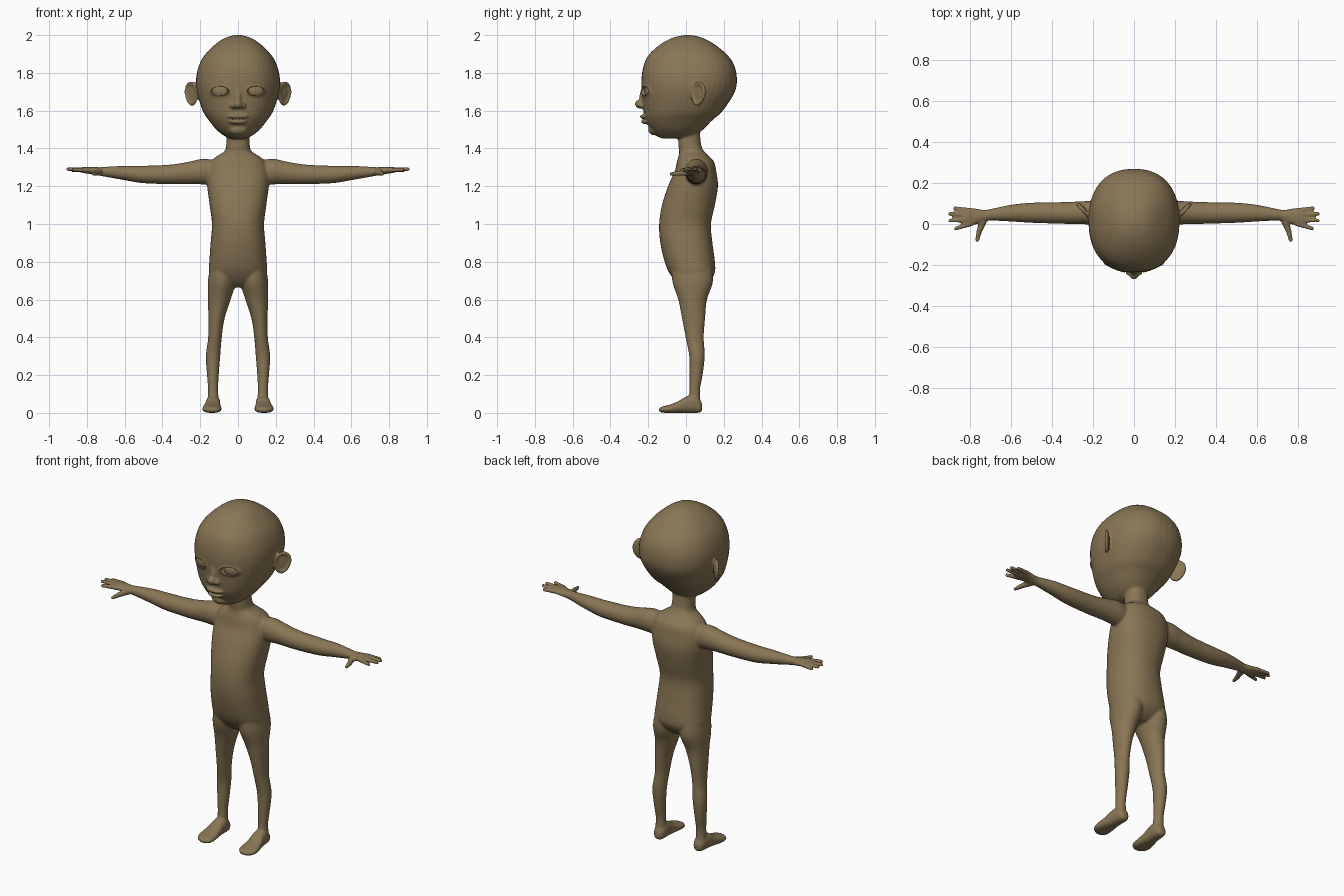
import bpy, bmesh, math
from mathutils import Matrix, Vector, Euler

mat = bpy.data.materials.new("brown")
mat.diffuse_color = (0.25, 0.18, 0.09, 1)


def finish(bm, name):
    bmesh.ops.recalc_face_normals(bm, faces=bm.faces)
    me = bpy.data.meshes.new(name)
    bm.to_mesh(me)
    bm.free()
    me.shade_smooth()
    me.materials.append(mat)
    ob = bpy.data.objects.new(name, me)
    bpy.context.collection.objects.link(ob)
    return ob


def blob(bm, loc, semi, rot=(0, 0, 0), seg=32):
    m = Matrix.LocRotScale(Vector(loc), Euler(rot), Vector(semi))
    bmesh.ops.create_uvsphere(bm, u_segments=seg, v_segments=seg // 2, radius=1, matrix=m)


def chain(bm, p, q, r0, r1, n=10):
    p, q = Vector(p), Vector(q)
    for i in range(n):
        t = i / (n - 1)
        r = r0 + (r1 - r0) * t
        blob(bm, p.lerp(q, t), (r, r, r), seg=12)


def spline(keys, sub=5):
    out = []
    for i in range(len(keys) - 1):
        k = [keys[max(0, min(len(keys) - 1, i + d))] for d in (-1, 0, 1, 2)]
        for j in range(sub):
            t = j / sub
            out.append([0.5 * (2 * b + (c - a) * t + (2 * a - 5 * b + 4 * c - d) * t * t
                               + (3 * b - a - 3 * c + d) * t ** 3) for a, b, c, d in zip(*k)])
    return out + [list(keys[-1])]


def loft(bm, axis, keys, e=2.0, s=1, n=40):
    """keys: (position on axis, centre u, centre v, half u, half v)"""
    rings = []
    for t, u, v, a, b in spline(keys):
        ring = []
        for i in range(n):
            w = 2 * math.pi * i / n
            c, d = math.cos(w), math.sin(w)
            p = u + a * math.copysign(abs(c) ** (2 / e), c)
            q = v + b * math.copysign(abs(d) ** (2 / e), d)
            x, y, z = {'x': (t, p, q), 'y': (p, t, q), 'z': (p, q, t)}[axis]
            ring.append(bm.verts.new((x * s, y, z)))
        rings.append(ring)
    for r0, r1 in zip(rings, rings[1:]):
        for i in range(n):
            bm.faces.new((r0[i], r0[(i + 1) % n], r1[(i + 1) % n], r1[i]))
    bm.faces.new(rings[0])
    bm.faces.new(rings[-1])


bm = bmesh.new()
# head
loft(bm, 'z', [(1.452, 0, -.07, .03, .05), (1.465, 0, -.055, .07, .10), (1.5, 0, -.048, .115, .138),
               (1.55, 0, -.037, .155, .177), (1.6, 0, -.015, .187, .21), (1.7, 0, .012, .218, .247),
               (1.78, 0, .017, .221, .252), (1.85, 0, .015, .202, .236), (1.9, 0, .01, .172, .203),
               (1.95, 0, .008, .122, .145), (1.982, 0, .008, .075, .088), (1.996, 0, .01, .035, .04),
               (2.001, 0, .01, .006, .007)], e=2.3)
# neck and torso
loft(bm, 'z', [(1.52, 0, .015, .06, .055), (1.42, 0, .02, .062, .06), (1.385, 0, .03, .072, .066),
               (1.36, 0, .04, .11, .08), (1.33, 0, .05, .145, .098), (1.28, 0, .05, .163, .11),
               (1.2, 0, .037, .163, .132), (1.1, 0, .013, .15, .14), (1.0, 0, -.005, .138, .137),
               (.9, 0, .002, .145, .138), (.8, 0, .02, .152, .133), (.74, 0, .032, .153, .12),
               (.69, 0, .035, .12, .085), (.665, 0, .035, .05, .05)], e=2.3)
# nose and lips
blob(bm, (0, -.243, 1.635), (.024, .028, .024))
blob(bm, (0, -.225, 1.675), (.018, .022, .05), (-.12, 0, 0))
blob(bm, (0, -.218, 1.569), (.055, .028, .011))
blob(bm, (0, -.212, 1.541), (.045, .028, .012))
blob(bm, (0, -.17, 1.5), (.05, .03, .03))
for s in (1, -1):
    blob(bm, (s * .026, -.232, 1.627), (.016, .02, .015))
    # eyelids
    blob(bm, (s * .093, -.206, 1.704), (.063, .021, .036), (0, 0, s * .42))
    # ears: thin disc with a raised rim
    er = Euler((-.15, 0, -s * .72))
    c = Vector((s * .242, .068, 1.69))
    blob(bm, c, (.009, .042, .055), er)
    for i in range(28):
        w = 2 * math.pi * i / 28
        p = Vector((s * .006, .040 * math.cos(w), .056 * math.sin(w)))
        p.y *= 1 + .15 * math.sin(w)
        p.rotate(er)
        blob(bm, c + p, (.010, .010, .010), seg=12)
    # arm and palm
    loft(bm, 'x', [(.06, .055, 1.265, .05, .065), (.18, .055, 1.277, .06, .068), (.25, .055, 1.272, .056, .06),
                   (.35, .054, 1.263, .053, .052), (.5, .055, 1.262, .049, .046), (.6, .053, 1.27, .041, .038),
                   (.68, .047, 1.275, .031, .029), (.73, .042, 1.278, .027, .023), (.78, .036, 1.283, .041, .019),
                   (.82, .033, 1.286, .045, .016), (.84, .033, 1.286, .03, .01)], s=s)
    # fingers and thumb
    for y0, tx, ty, tz in ((.066, .875, .077, 1.283), (.044, .9, .05, 1.29),
                           (.021, .9, .016, 1.291), (.0, .872, -.022, 1.287)):
        chain(bm, (s * .80, y0, 1.286), (s * tx, ty, tz), .0135, .0105)
    chain(bm, (s * .735, .025, 1.275), (s * .758, -.04, 1.268), .021, .014)
    chain(bm, (s * .758, -.04, 1.268), (s * .766, -.08, 1.265), .014, .010)
    # leg
    loft(bm, 'z', [(.82, .08, .025, .06, .1), (.7, .085, .035, .074, .108), (.6, .099, .035, .06, .076),
                   (.5, .114, .04, .043, .061), (.4, .122, .046, .036, .048), (.3, .132, .058, .038, .041),
                   (.2, .133, .053, .031, .035), (.12, .132, .046, .027, .028), (.04, .132, .045, .032, .034)], s=s)
    # foot
    loft(bm, 'y', [(.086, .13, .03, .012, .014), (.075, .13, .034, .028, .032), (.04, .131, .046, .036, .046),
                   (0, .133, .043, .039, .043), (-.04, .136, .031, .045, .031), (-.085, .138, .022, .051, .022),
                   (-.12, .136, .018, .045, .017), (-.143, .133, .016, .02, .01)], e=2.4, s=s)
body = finish(bm, "body")

# eye opening cutters
bm = bmesh.new()
for s in (1, -1):
    blob(bm, (s * .094, -.215, 1.704), (.051, .045, .025), (0, 0, s * .42))
cutter = finish(bm, "eye_opening_cutter")
cutter.hide_render = True
cutter.hide_viewport = True

# fuse the skin into one smooth surface, then open the eyes
rm = body.modifiers.new("fuse", 'REMESH')
rm.mode = 'VOXEL'
rm.voxel_size = 0.006
rm.use_smooth_shade = True
sm = body.modifiers.new("soften", 'SMOOTH')
sm.factor = 0.5
sm.iterations = 5
bo = body.modifiers.new("eye_openings", 'BOOLEAN')
bo.operation = 'DIFFERENCE'
bo.object = cutter

# eyeballs with raised irises
for s, side in ((1, "left"), (-1, "right")):
    bm = bmesh.new()
    blob(bm, (s * .091, -.162, 1.704), (.055, .055, .055))
    blob(bm, (s * .082, -.208, 1.704), (.027, .012, .027), (0, 0, s * .1))
    finish(bm, side + "_eyeball")
